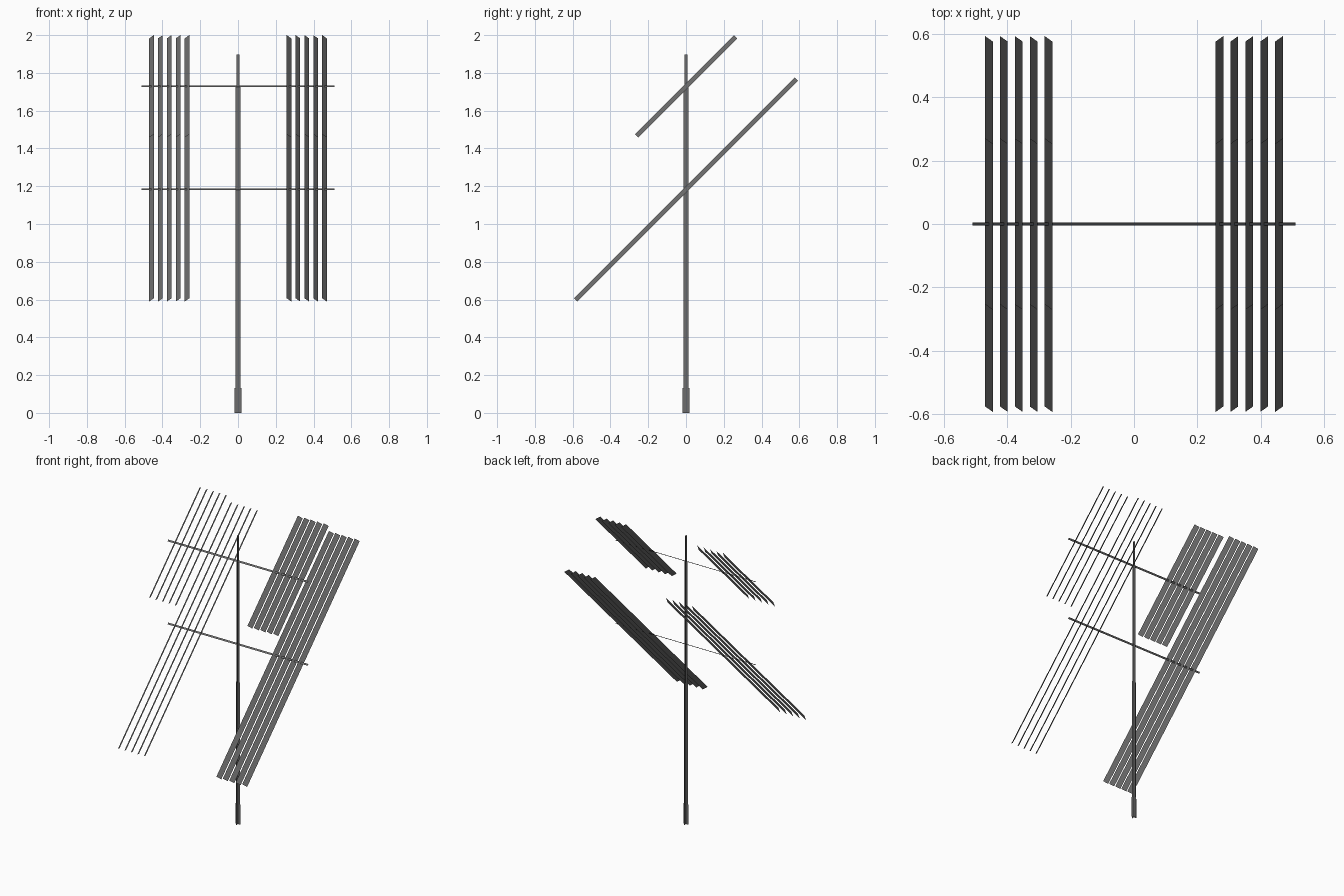
import bpy
from mathutils import Vector

if "Cube" in bpy.data.objects:
    bpy.data.objects.remove(bpy.data.objects["Cube"])

metal = bpy.data.materials.new("dark_grey_metal")
metal.diffuse_color = (0.15, 0.15, 0.15, 1)
metal.use_nodes = True
metal.node_tree.nodes["Principled BSDF"].inputs["Base Color"].default_value = metal.diffuse_color

X, Y, Z = Vector((1, 0, 0)), Vector((0, 1, 0)), Vector((0, 0, 1))
SLOPE = Vector((0, 1, 1)).normalized()     # long direction of the slats
NORMAL = Vector((0, -1, 1)).normalized()   # direction the racks face


def strips(name, quads):
    """Flat strips, each given as (centre, half side a, half side b)."""
    verts, faces = [], []
    for c, a, b in quads:
        i = len(verts)
        verts += [c - a - b, c + a - b, c + a + b, c - a + b]
        faces.append((i, i + 1, i + 2, i + 3))
    mesh = bpy.data.meshes.new(name)
    mesh.from_pydata(verts, [], faces)
    mesh.materials.append(metal)
    ob = bpy.data.objects.new(name, mesh)
    bpy.context.collection.objects.link(ob)
    return ob


# Telescoping pole: each section is two crossed vertical strips
for name, z0, z1, r in [("pole_base", 0, 0.133, 0.0185),
                        ("pole_lower", 0.133, 0.934, 0.0140),
                        ("pole_upper", 0.934, 1.729, 0.0120),
                        ("pole_tip", 1.729, 1.897, 0.0085)]:
    c, h = Z * (z0 + z1) / 2, Z * (z1 - z0) / 2
    strips(name, [(c, X * r, h), (c, Y * r, h)])

# Two racks: a tilted crossbar with five angled slats on each side
for rack, z, half_len in [("upper", 1.729, 0.371), ("lower", 1.183, 0.827)]:
    c = Z * z
    strips(rack + "_crossbar", [(c, X * 0.51, SLOPE * 0.006)])
    for side, s in [("right", 1), ("left", -1)]:
        across = (X - s * NORMAL).normalized() * 0.017
        strips(f"{rack}_{side}_slats",
               [(c + X * s * (0.27 + 0.047 * i), across, SLOPE * half_len)
                for i in range(5)])
